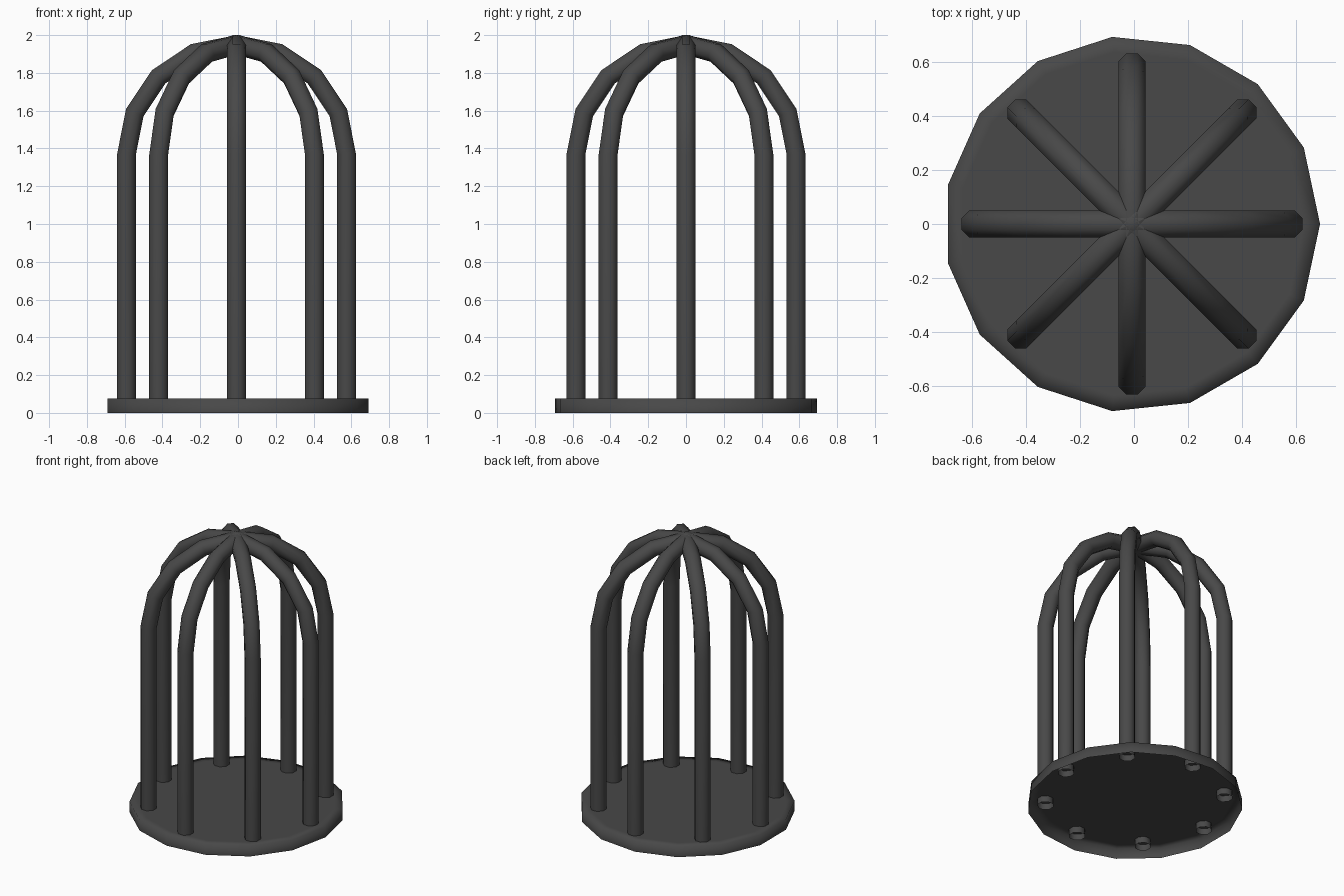
import bpy, bmesh
from math import sin, cos, pi

if "Cube" in bpy.data.objects:
    bpy.data.objects.remove(bpy.data.objects["Cube"])

CX = -0.0077          # cage axis (odd-sided base keeps its bounds centred)
ARC_R, SPRING_Z = 0.583, 1.367
TUBE_R = 0.05 / cos(pi / 8)

iron = bpy.data.materials.new("dark_iron")
iron.diffuse_color = (0.065, 0.065, 0.065, 1)
iron.use_nodes = True
iron.node_tree.nodes["Principled BSDF"].inputs["Base Color"].default_value = iron.diffuse_color


def finish(bm, name):
    bmesh.ops.recalc_face_normals(bm, faces=bm.faces)
    for f in bm.faces:
        f.smooth = True
    mesh = bpy.data.meshes.new(name)
    bm.to_mesh(mesh)
    bm.free()
    mesh.materials.append(iron)
    obj = bpy.data.objects.new(name, mesh)
    bpy.context.collection.objects.link(obj)
    obj.location.x = CX
    return obj


def bridge(bm, a, b):
    n = len(a)
    for i in range(n):
        bm.faces.new((a[i], a[(i + 1) % n], b[(i + 1) % n], b[i]))


# Base: 15-sided shallow tray, flat on top and open underneath
bm = bmesh.new()
rings = []
for r, z in ((0.698, 0.0), (0.698, 0.075), (0.64, 0.075)):
    rings.append([bm.verts.new((r * cos(2 * pi * i / 15), r * sin(2 * pi * i / 15), z))
                  for i in range(15)])
bridge(bm, rings[0], rings[1])
bridge(bm, rings[1], rings[2])
bm.faces.new(rings[2])
base = finish(bm, "base")
for p in base.data.polygons:      # walls point outward, top points up
    if p.normal.z < -0.5 or p.normal.dot(p.center.xy.to_3d()) < -0.1:
        p.flip()


# Bars: four octagonal tubes, each arching over to the opposite side
def arch(name, angle):
    bm = bmesh.new()
    # path stations: radial position, height, direction of the outward normal
    path = [(ARC_R, 0.03, 0.0)]
    path += [(ARC_R * cos(k * pi / 8), SPRING_Z + ARC_R * sin(k * pi / 8), k * pi / 8)
             for k in range(9)]
    path.append((-ARC_R, 0.03, pi))
    rings = []
    for u, z, t in path:
        ring = []
        for i in range(8):
            a = (i + 0.5) * pi / 4
            n, b = TUBE_R * cos(a), TUBE_R * sin(a)
            ring.append(bm.verts.new((u + n * cos(t), b, z + n * sin(t))))
        rings.append(ring)
    for a, b in zip(rings, rings[1:]):
        bridge(bm, a, b)
    finish(bm, name).rotation_euler.z = angle


for k in range(4):
    arch(f"cage_bar_{k + 1}", k * pi / 4)
